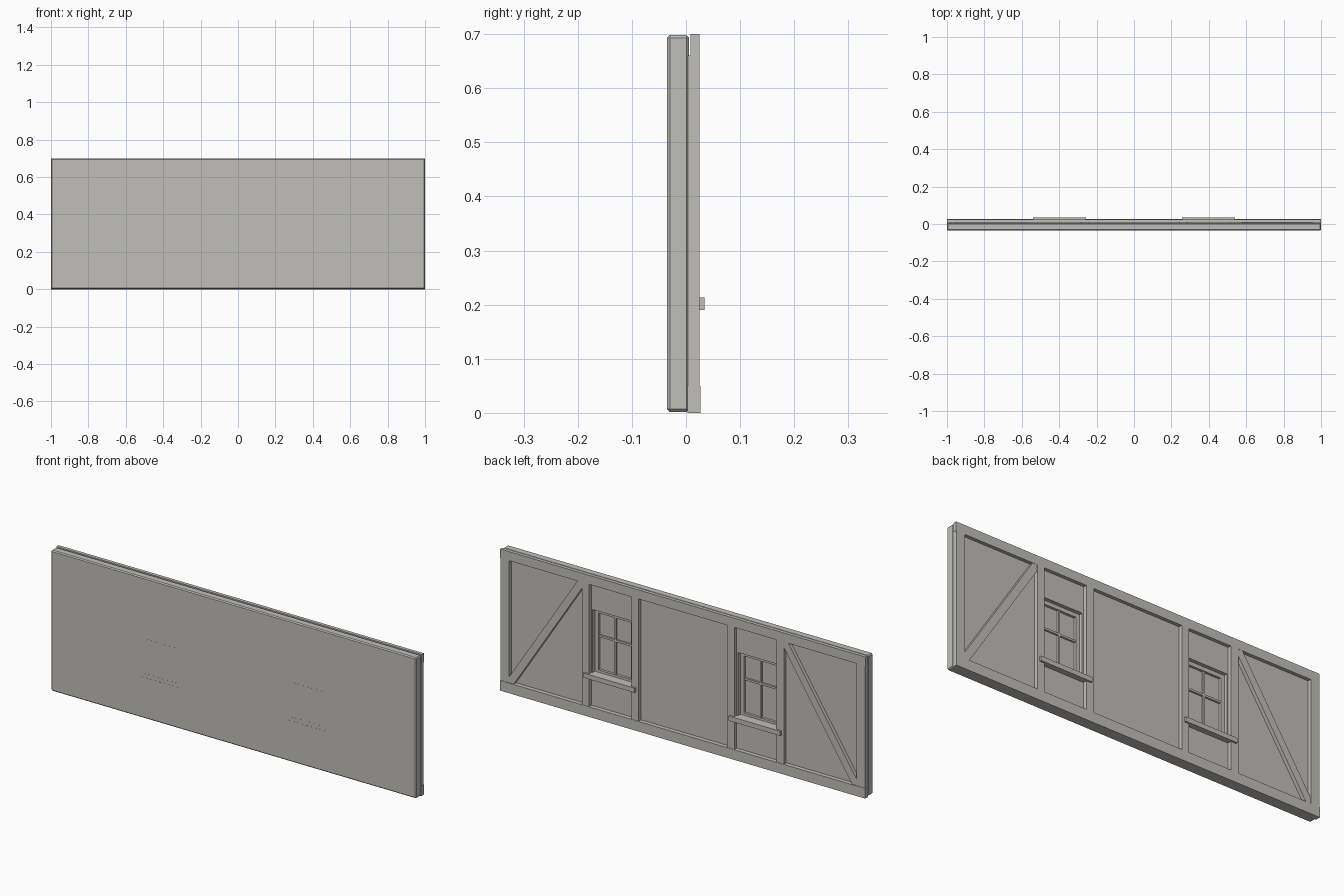
import bpy, bmesh
from mathutils import Vector

cube = bpy.data.objects.get("Cube")
if cube:
    bpy.data.objects.remove(cube, do_unlink=True)

# One plaster grey for the whole panel
grey = bpy.data.materials.new("warm grey")
grey.use_nodes = True
grey.diffuse_color = (0.53, 0.52, 0.49, 1)
grey.node_tree.nodes["Principled BSDF"].inputs["Base Color"].default_value = (0.53, 0.52, 0.49, 1)


def finish(name, bm):
    bmesh.ops.recalc_face_normals(bm, faces=bm.faces)
    mesh = bpy.data.meshes.new(name)
    bm.to_mesh(mesh)
    bm.free()
    mesh.materials.append(grey)
    obj = bpy.data.objects.new(name, mesh)
    bpy.context.collection.objects.link(obj)
    return obj


def box(name, xs, ys, zs, bevel=0):
    """Box given by its extent along each axis."""
    bm = bmesh.new()
    bmesh.ops.create_cube(bm, size=1)
    for v in bm.verts:
        v.co = Vector([(a + b) / 2 + c * abs(b - a) for c, (a, b) in zip(v.co, (xs, ys, zs))])
    if bevel:
        bmesh.ops.bevel(bm, geom=bm.edges[:], offset=bevel, segments=1, affect='EDGES')
    return finish(name, bm)


def prism(name, outline, y0, y1):
    """Outline in x and z, extruded along y."""
    bm = bmesh.new()
    face = bm.faces.new([bm.verts.new((x, y0, z)) for x, z in outline])
    moved = bmesh.ops.extrude_face_region(bm, geom=[face])["geom"]
    bmesh.ops.translate(bm, vec=(0, y1 - y0, 0),
                        verts=[g for g in moved if isinstance(g, bmesh.types.BMVert)])
    return finish(name, bm)


def span(side, a, b):
    return tuple(sorted((side * a, side * b)))


SIDES = (("left", 1), ("right", -1))
FRONT, BACK, TIMBER = -0.035, 0.006, 0.025
WIN_IN, WIN_OUT, WIN_LOW, WIN_TOP = 0.29, 0.507, 0.205, 0.525

# Chamfered wall slab with two window openings
wall = box("wall_slab", (-1, 1), (FRONT, BACK), (0.002, 0.698), 0.005)
for label, s in SIDES:
    cutter = box("opening_cutter", span(s, WIN_IN, WIN_OUT), (-0.1, 0.1), (WIN_LOW, WIN_TOP))
    cutter.hide_render = True
    mod = wall.modifiers.new("opening", 'BOOLEAN')
    mod.object = cutter
    mod.solver = 'EXACT'
    bpy.context.view_layer.objects.active = wall
    bpy.ops.object.modifier_apply(modifier=mod.name)
    bpy.data.objects.remove(cutter, do_unlink=True)

# Horizontal timbers
box("top_beam", (-1, 1), (0.008, TIMBER), (0.655, 0.7))
box("base_beam", (-1, 1), (0.003, 0.027), (0, 0.05))

for label, s in SIDES:
    # Upright posts
    for part, a, b in (("end_post", 0.952, 0.999), ("outer_post", 0.513, 0.553),
                       ("inner_post", 0.242, 0.282)):
        box(f"{label}_{part}", span(s, a, b), (0.004, TIMBER), (0.045, 0.66))

    # Diagonal brace from the outer post down to the foot of the end post
    brace = [(0.553, 0.655), (0.578, 0.655), (0.952, 0.08), (0.952, 0.05),
             (0.927, 0.05), (0.553, 0.625)]
    prism(f"{label}_brace", [(s * x, z) for x, z in brace], 0.004, TIMBER - 0.001)

    # Window: flush sash, glazing bars and pane
    rim, sash = 0.019, (FRONT + 0.0005, -0.012)
    box(f"{label}_window_pane", span(s, WIN_IN, WIN_OUT), (FRONT + 0.001, -0.024),
        (WIN_LOW, WIN_TOP))
    for part, a, b in (("inner_stile", WIN_IN, WIN_IN + rim),
                       ("outer_stile", WIN_OUT - rim, WIN_OUT)):
        box(f"{label}_{part}", span(s, a, b), sash, (WIN_LOW, WIN_TOP))
    for part, a, b in (("bottom_rail", WIN_LOW, WIN_LOW + rim),
                       ("top_rail", WIN_TOP - rim, WIN_TOP)):
        box(f"{label}_{part}", span(s, WIN_IN + rim, WIN_OUT - rim), sash, (a, b))
    mid, bars = (WIN_IN + WIN_OUT) / 2, (FRONT + 0.0005, -0.015)
    box(f"{label}_upright_bar", span(s, mid - 0.005, mid + 0.005), bars,
        (WIN_LOW + rim, WIN_TOP - rim))
    box(f"{label}_cross_bar", span(s, WIN_IN + rim, WIN_OUT - rim), bars, (0.386, 0.396))

    # Sill: inner ledge between the posts and a nosing lapping over them
    box(f"{label}_sill_ledge", span(s, 0.283, 0.512), (-0.012, TIMBER), (0.19, 0.213))
    box(f"{label}_sill_nosing", span(s, 0.257, 0.54), (0.02, 0.034), (0.19, 0.213))
